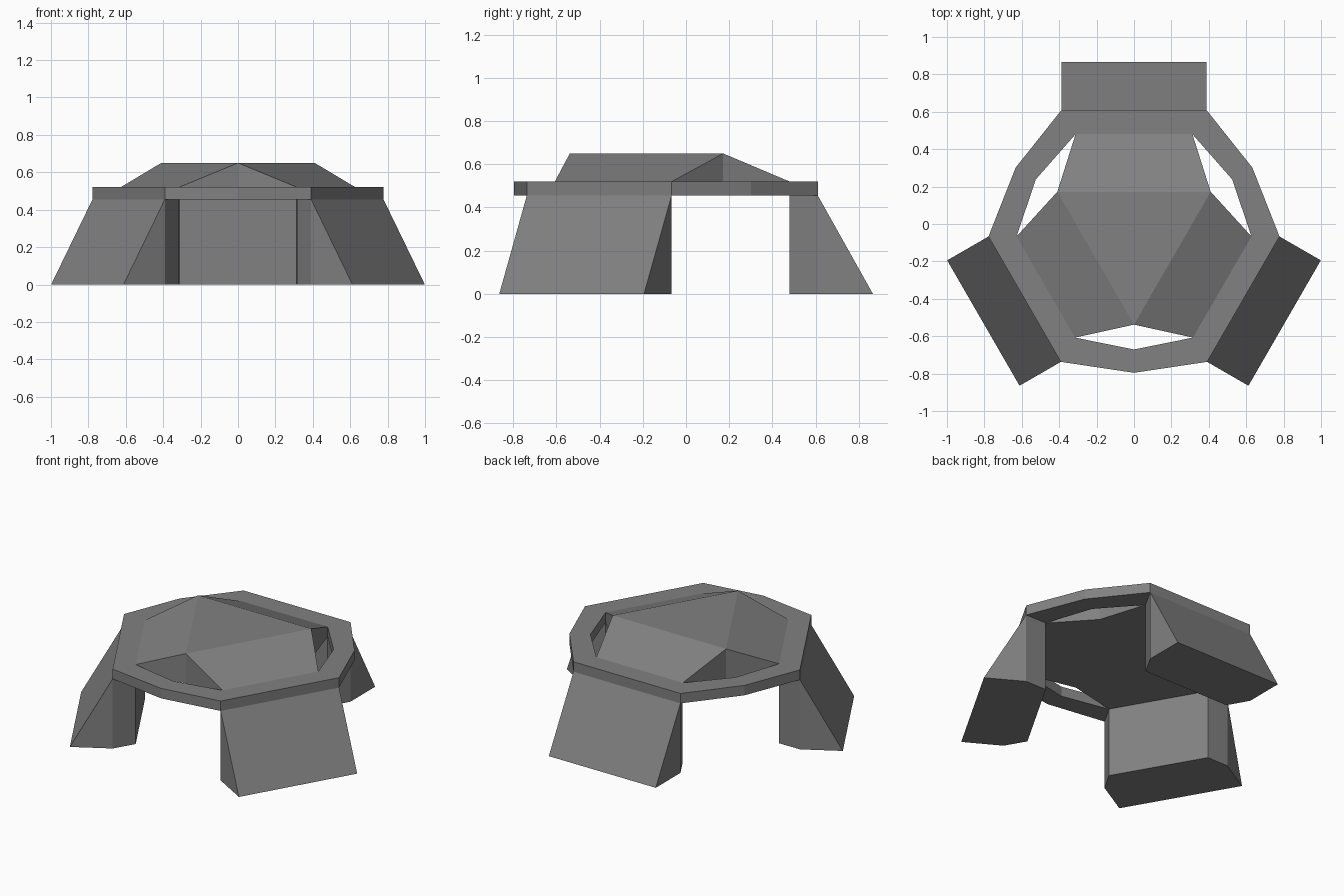
import bpy, bmesh, math
from mathutils import Vector

if "Cube" in bpy.data.objects:
    bpy.data.objects.remove(bpy.data.objects["Cube"])

CY = -0.0645                      # centre of the three-fold symmetry
ANGLES = [math.radians(a) for a in (90, 210, 330)]
Z_LOW, Z_RIM, Z_TOP = 0.455, 0.52, 0.65

grey = bpy.data.materials.new("mid grey")
grey.diffuse_color = (0.22, 0.22, 0.22, 1)
grey.use_nodes = True
grey.node_tree.nodes["Principled BSDF"].inputs["Base Color"].default_value = grey.diffuse_color


def polar(angle, r, t, z):
    """Point at distance r along the angle, shifted t sideways."""
    c, s = math.cos(angle), math.sin(angle)
    return Vector((r * c - t * s, CY + r * s + t * c, z))


def nonagon(bm, apothem, half, mid, z, z_mid):
    """Three wide sides, with one point between each pair of them."""
    verts = []
    for a in ANGLES:
        verts.append(bm.verts.new(polar(a, apothem, -half, z)))
        verts.append(bm.verts.new(polar(a, apothem, half, z)))
        verts.append(bm.verts.new(polar(a + math.pi / 3, mid, 0, z_mid)))
    return verts


def finish(bm, name):
    bmesh.ops.recalc_face_normals(bm, faces=bm.faces[:])
    me = bpy.data.meshes.new(name)
    bm.to_mesh(me)
    bm.free()
    me.materials.append(grey)
    bpy.context.collection.objects.link(bpy.data.objects.new(name, me))


# Rim ring: open underneath where the legs join, and inside where the roof joins
bm = bmesh.new()
out_t = nonagon(bm, 0.675, 0.387, 0.731, Z_RIM, Z_RIM)
out_b = nonagon(bm, 0.675, 0.387, 0.731, Z_LOW, Z_LOW)
in_t = nonagon(bm, 0.5445, 0.3125, 0.606, Z_RIM, Z_RIM)
in_b = nonagon(bm, 0.5445, 0.3125, 0.606, Z_LOW, Z_LOW)
for i in range(9):
    j = (i + 1) % 9
    bm.faces.new((out_t[i], out_t[j], in_t[j], in_t[i]))
    bm.faces.new((out_b[i], out_b[j], out_t[j], out_t[i]))
    if i % 3:
        bm.faces.new((in_t[i], in_t[j], in_b[j], in_b[i]))
        bm.faces.new((in_b[i], in_b[j], out_b[j], out_b[i]))
finish(bm, "rim_ring")

# Roof: flat triangle on top, three slopes, upright walls at the gaps
bm = bmesh.new()
top = nonagon(bm, 0.5445, 0.3125, 0.4735, Z_RIM, Z_TOP)
low = nonagon(bm, 0.5445, 0.3125, 0.4735, Z_LOW, Z_LOW)
bm.faces.new((top[2], top[5], top[8]))
bm.faces.new(low[::-1])
for k in range(0, 9, 3):
    bm.faces.new((top[k], top[k + 1], top[k + 2], top[k - 1]))
    for i in (k + 1, k + 2):
        j = (i + 1) % 9
        bm.faces.new((low[i], low[j], top[j], top[i]))
finish(bm, "roof")

# Legs: upright inner side, sloping outer side, six-sided foot
for name, a in zip(("back_leg", "left_leg", "right_leg"), ANGLES):
    bm = bmesh.new()
    rings = []
    for z, r_out in ((0, 0.93), (Z_LOW, 0.675)):
        plan = [(0.5445, -0.3125), (0.675, -0.387), (r_out, -0.387),
                (r_out, 0.387), (0.675, 0.387), (0.5445, 0.3125)]
        rings.append([bm.verts.new(polar(a, r, t, z)) for r, t in plan])
    foot, head = rings
    bm.faces.new(foot)
    for i in range(6):
        j = (i + 1) % 6
        bm.faces.new((foot[i], foot[j], head[j], head[i]))
    bmesh.ops.remove_doubles(bm, verts=bm.verts[:], dist=0.0001)
    finish(bm, name)
